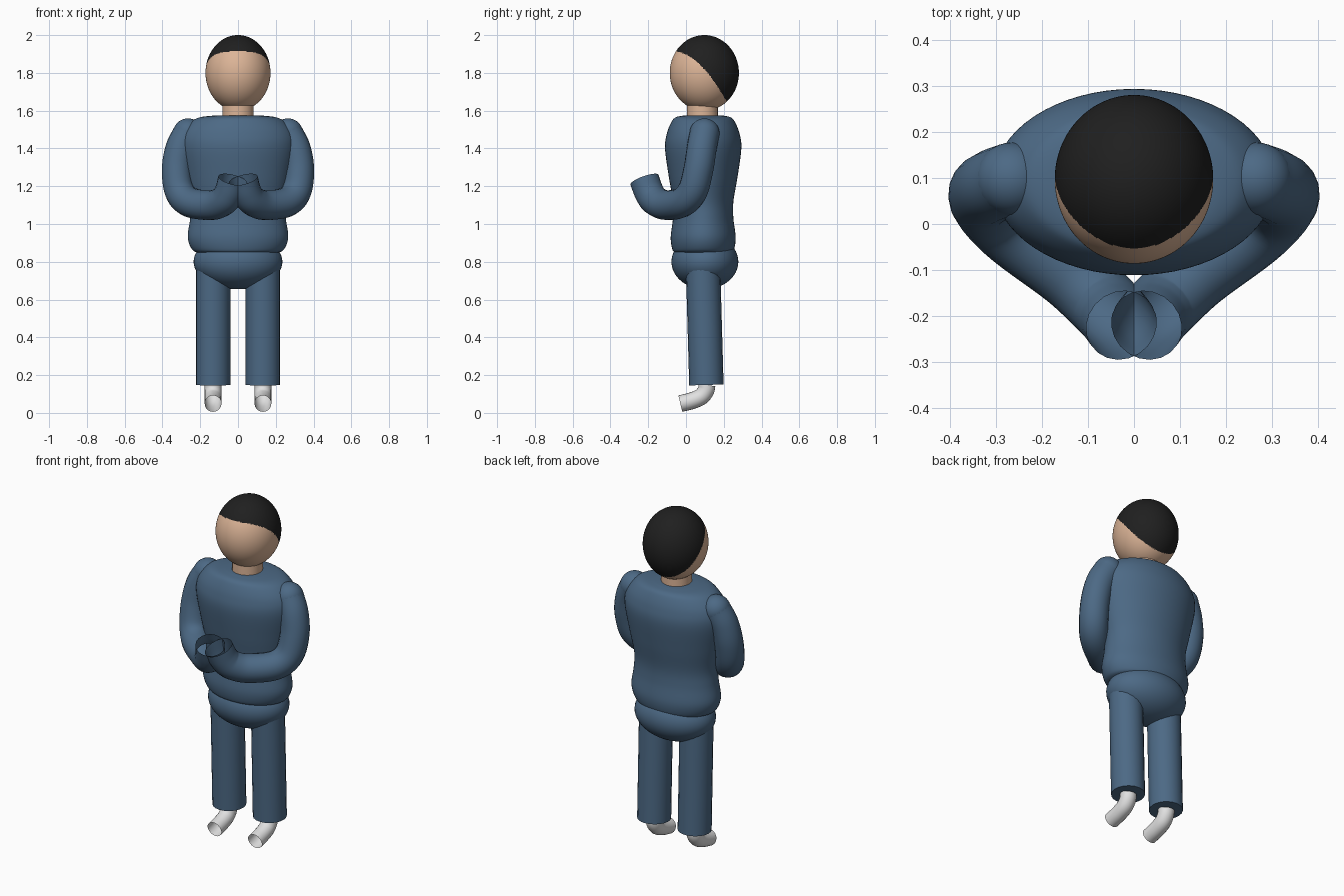
import bpy, bmesh, math
from mathutils import Vector

if "Cube" in bpy.data.objects:
    bpy.data.objects.remove(bpy.data.objects["Cube"])


def material(name, rgb):
    m = bpy.data.materials.new(name)
    m.diffuse_color = (*rgb, 1)
    m.use_nodes = True
    m.node_tree.nodes["Principled BSDF"].inputs["Base Color"].default_value = m.diffuse_color
    return m


BLUE = material("blue_cloth", (0.073, 0.142, 0.235))
SKIN = material("skin", (0.72, 0.46, 0.31))
BLACK = material("black_hair", (0.014, 0.014, 0.014))
WHITE = material("white_shoe", (0.75, 0.75, 0.75))


def smooth(ob, angle=50):
    bpy.ops.object.select_all(action='DESELECT')
    ob.select_set(True)
    bpy.context.view_layer.objects.active = ob
    bpy.ops.object.shade_smooth_by_angle(angle=math.radians(angle))


def from_bmesh(name, bm, *mats):
    bmesh.ops.recalc_face_normals(bm, faces=bm.faces)
    me = bpy.data.meshes.new(name)
    bm.to_mesh(me)
    bm.free()
    ob = bpy.data.objects.new(name, me)
    bpy.context.collection.objects.link(ob)
    for m in mats:
        me.materials.append(m)
    smooth(ob)
    return ob


def ellipsoid(name, centre, radii, mats, seg=48, rings=32, rule=None):
    bm = bmesh.new()
    bmesh.ops.create_uvsphere(bm, u_segments=seg, v_segments=rings, radius=1)
    for v in bm.verts:
        v.co = Vector(c + r * k for c, r, k in zip(centre, radii, v.co))
    if rule:
        for f in bm.faces:
            f.material_index = rule(f.calc_center_median())
    return from_bmesh(name, bm, *mats)


def catmull(pts, steps=6):
    """Smooth list of tuples passing through every point."""
    p = [Vector(q) for q in pts]
    p = [2 * p[0] - p[1]] + p + [2 * p[-1] - p[-2]]
    out = []
    for a, b, c, d in zip(p, p[1:], p[2:], p[3:]):
        for i in range(steps):
            t = i / steps
            out.append(0.5 * (2 * b + (c - a) * t + (2 * a - 5 * b + 4 * c - d) * t * t
                              + (3 * b - a - 3 * c + d) * t ** 3))
    return out + [p[-2]]


def loft(name, profile, mat, cy, seg=64):
    """Stack of ellipses: (z, x radius, y radius), closed at both ends."""
    bm = bmesh.new()
    rings = []
    for z, rx, ry in catmull(profile):
        rings.append([bm.verts.new((rx * math.cos(a), cy + ry * math.sin(a), z))
                      for a in (2 * math.pi * i / seg for i in range(seg))])
    for lo, hi in zip(rings, rings[1:]):
        for i in range(seg):
            j = (i + 1) % seg
            bm.faces.new((lo[i], lo[j], hi[j], hi[i]))
    bm.faces.new(rings[0])
    bm.faces.new(rings[-1])
    return from_bmesh(name, bm, mat)


def tube(name, pts, radius, mat, caps=False):
    """Round tube along a smooth path."""
    cu = bpy.data.curves.new(name, 'CURVE')
    cu.dimensions = '3D'
    cu.bevel_depth = radius
    cu.bevel_resolution = 8
    cu.use_fill_caps = caps
    path = catmull(pts) if len(pts) > 2 else [Vector(p) for p in pts]
    sp = cu.splines.new('POLY')
    sp.points.add(len(path) - 1)
    for q, co in zip(sp.points, path):
        q.co = (*co, 1)
    cu.materials.append(mat)
    ob = bpy.data.objects.new(name, cu)
    bpy.context.collection.objects.link(ob)
    bpy.ops.object.select_all(action='DESELECT')
    ob.select_set(True)
    bpy.context.view_layer.objects.active = ob
    bpy.ops.object.convert(target='MESH')
    smooth(bpy.context.view_layer.objects.active)


# Head, with hair above a curved hairline
def hairline(c):
    y = c.y + 0.058
    return 1 if c.z > 1.915 - 0.613 * y - 3.13 * y * (y - 0.155) else 0


ellipsoid("head", (0, 0.097, 1.8), (0.172, 0.183, 0.2), (SKIN, BLACK), 192, 144, hairline)

# Neck
tube("neck", [(0, 0.087, 1.55), (0, 0.087, 1.64)], 0.083, SKIN)

# Torso
loft("torso", [(0.845, 0.205, 0.145), (0.865, 0.243, 0.163), (0.93, 0.266, 0.172),
               (1.03, 0.253, 0.16), (1.12, 0.25, 0.16), (1.25, 0.276, 0.182),
               (1.4, 0.305, 0.202), (1.48, 0.295, 0.192), (1.54, 0.25, 0.168),
               (1.565, 0.2, 0.145), (1.575, 0.12, 0.1)], BLUE, 0.091)

# Hips
ellipsoid("hips", (0, 0.1, 0.8), (0.235, 0.177, 0.145), (BLUE,))

for side, s in (("left", 1), ("right", -1)):
    # Arm with rounded shoulder, bent forward to an open cuff
    shoulder = (s * 0.265, 0.098, 1.48)
    tube(side + "_arm", [shoulder, (s * 0.305, 0.083, 1.4), (s * 0.324, 0.066, 1.29),
                         (s * 0.31, 0.035, 1.175), (s * 0.255, -0.02, 1.115),
                         (s * 0.14, -0.105, 1.1), (s * 0.075, -0.165, 1.125),
                         (s * 0.045, -0.196, 1.17), (s * 0.027, -0.22, 1.235)], 0.079, BLUE)
    ellipsoid(side + "_shoulder", shoulder, (0.079,) * 3, (BLUE,), 36, 24)
    # Trouser leg
    tube(side + "_leg", [(s * 0.132, 0.09, 0.78), (s * 0.132, 0.108, 0.148)],
         0.091, BLUE, caps=True)
    # Shoe, an open bent tube
    tube(side + "_shoe", [(s * 0.132, 0.111, 0.148), (s * 0.132, 0.105, 0.118),
                          (s * 0.132, 0.08, 0.086), (s * 0.132, 0.03, 0.064),
                          (s * 0.132, -0.03, 0.049)], 0.0445, WHITE)
